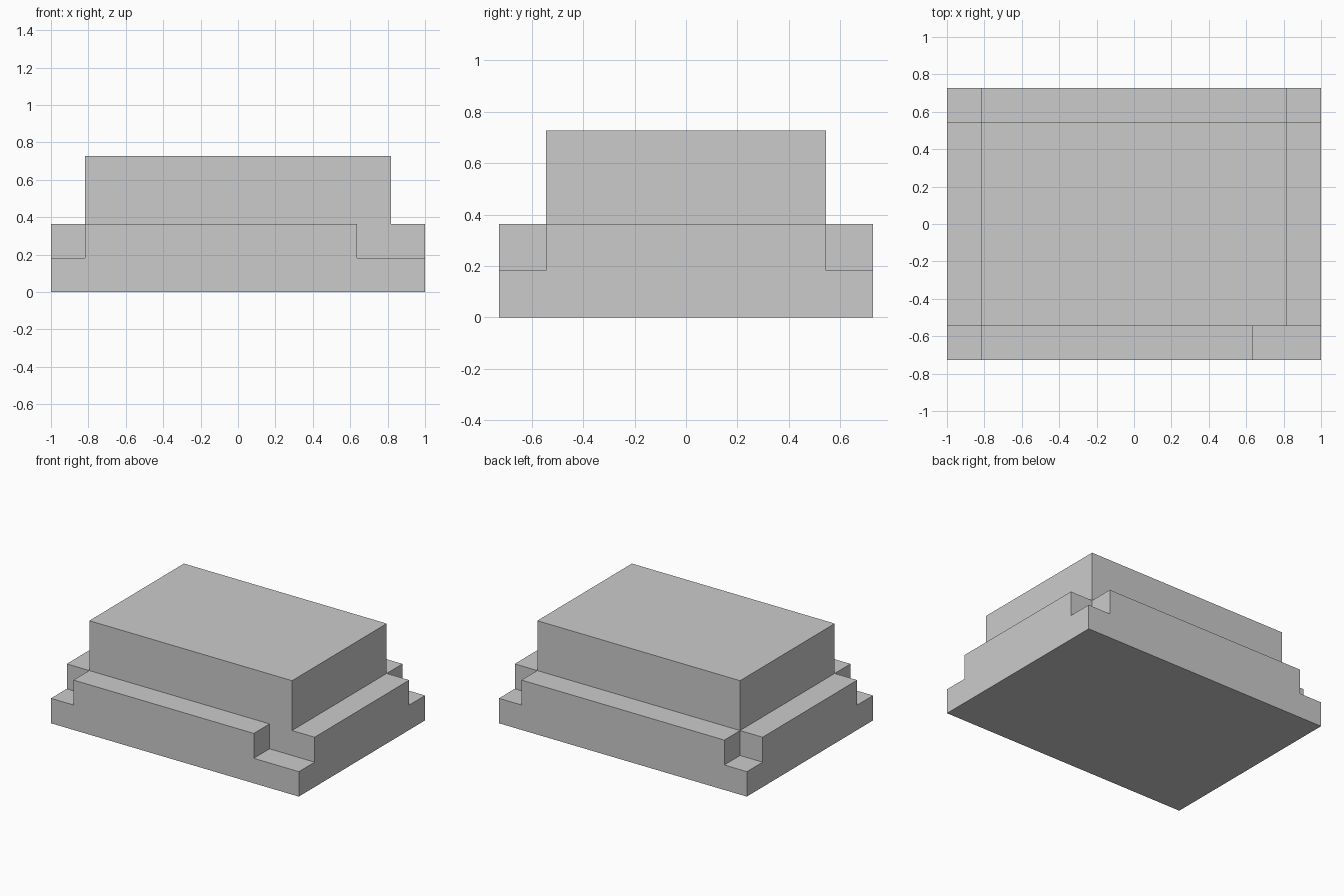
import bpy, bmesh
from mathutils import Vector

if "Cube" in bpy.data.objects:
    bpy.data.objects.remove(bpy.data.objects["Cube"])

U = 2 / 11  # module size
xs = [-5.5, -4.5, 3.5, 4.5, 5.5]
ys = [-4, -3, 3, 4]

bm = bmesh.new()

# Footprint sheet, split along the step lines
grid = [[bm.verts.new((x * U, y * U, 0)) for y in ys] for x in xs]
for a, b in zip(grid, grid[1:]):
    for j in range(len(ys) - 1):
        bm.faces.new((a[j], b[j], b[j + 1], a[j + 1]))


def raise_faces(faces, height):
    """Extrude a region upward and return its new top faces."""
    out = bmesh.ops.extrude_face_region(bm, geom=faces)["geom"]
    verts = [g for g in out if isinstance(g, bmesh.types.BMVert)]
    bmesh.ops.translate(bm, verts=verts, vec=Vector((0, 0, height * U)))
    return [g for g in out if isinstance(g, bmesh.types.BMFace)]


def in_notch(face):
    c = face.calc_center_median() / U
    right = 3.5 if c.y < 0 else 4.5  # front right notch is wider
    return abs(c.y) > 3 and (c.x < -4.5 or c.x > right)


def in_block(face):
    c = face.calc_center_median() / U
    return abs(c.x) < 4.5 and abs(c.y) < 3


# Base slab, notched ledge, upper block
top = raise_faces(bm.faces[:], 1)
top = raise_faces([f for f in top if not in_notch(f)], 1)
raise_faces([f for f in top if in_block(f)], 2)

# Merge coplanar faces and orient outward
bmesh.ops.recalc_face_normals(bm, faces=bm.faces[:])
bmesh.ops.dissolve_limit(bm, angle_limit=0.01, verts=bm.verts[:], edges=bm.edges[:])

mesh = bpy.data.meshes.new("stepped_block")
bm.to_mesh(mesh)
bm.free()
bpy.context.collection.objects.link(bpy.data.objects.new("stepped_block", mesh))
